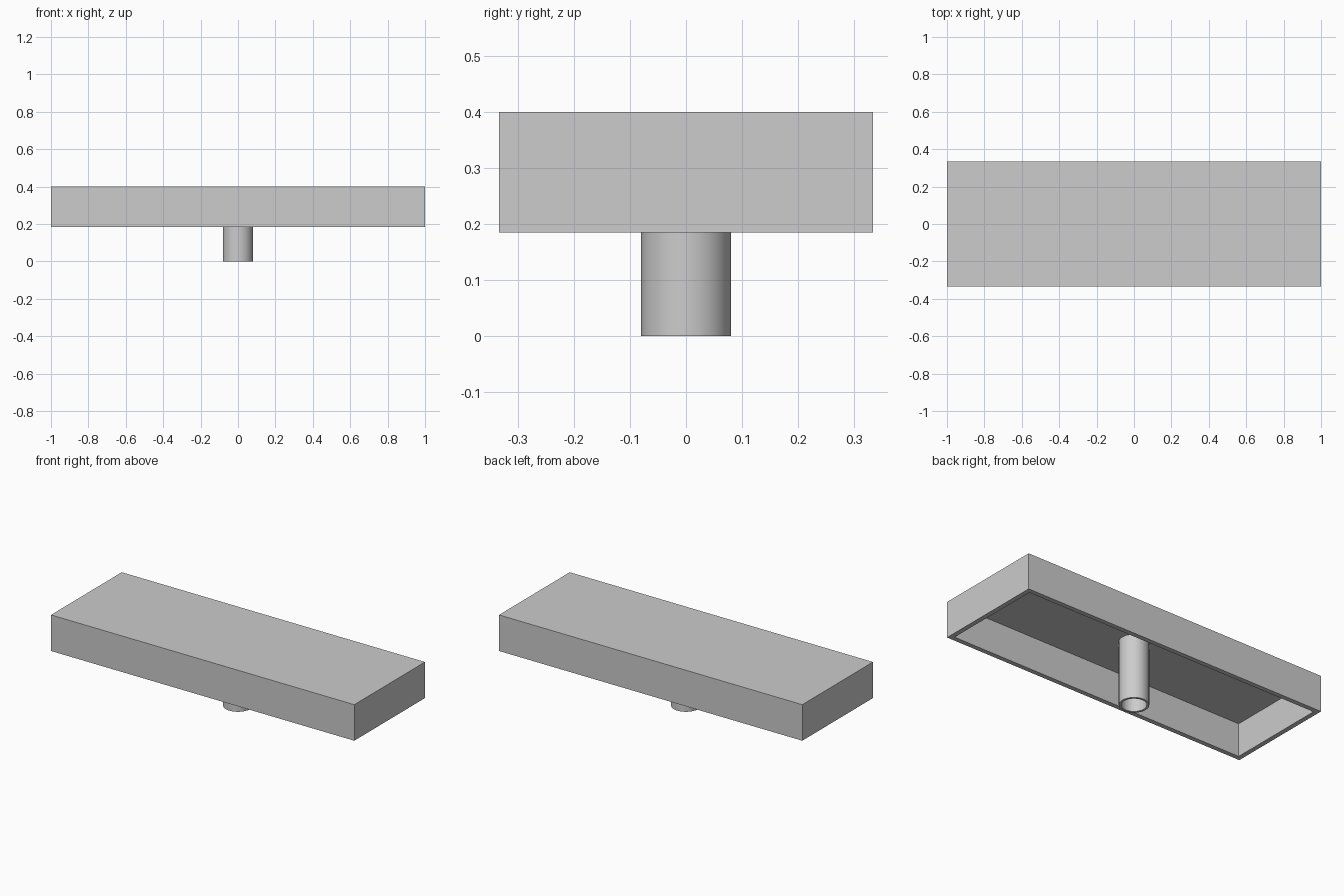
import bpy, bmesh
from mathutils import Matrix

cube = bpy.data.objects.get("Cube")
if cube:
    bpy.data.objects.remove(cube, do_unlink=True)

HALF_X, HALF_Y = 1.0, 0.333
TOP, RIM, CEILING = 0.40, 0.185, 0.382
WALL = 0.028
TUBE_R, TUBE_WALL = 0.08, 0.013

# Single grey plastic
grey = bpy.data.materials.new("light_grey")
grey.use_nodes = True
colour = (0.604, 0.604, 0.604, 1)
grey.diffuse_color = colour
grey.node_tree.nodes["Principled BSDF"].inputs["Base Color"].default_value = colour


def make_object(name, bm):
    mesh = bpy.data.meshes.new(name)
    bmesh.ops.recalc_face_normals(bm, faces=bm.faces)
    bm.to_mesh(mesh)
    bm.free()
    mesh.materials.append(grey)
    obj = bpy.data.objects.new(name, mesh)
    bpy.context.collection.objects.link(obj)
    return obj


# Cover: a box hollowed out from below
bm = bmesh.new()
size = Matrix.Diagonal((2 * HALF_X, 2 * HALF_Y, TOP - RIM, 1))
bmesh.ops.create_cube(bm, size=1, matrix=Matrix.Translation((0, 0, (TOP + RIM) / 2)) @ size)
bm.normal_update()
underside = min(bm.faces, key=lambda f: f.calc_center_median().z)
bmesh.ops.inset_region(bm, faces=[underside], thickness=WALL, use_even_offset=True)
cavity = bmesh.ops.extrude_face_region(bm, geom=[underside])["geom"]
bmesh.ops.translate(bm, vec=(0, 0, CEILING - RIM),
                    verts=[g for g in cavity if isinstance(g, bmesh.types.BMVert)])
if underside.is_valid:
    bmesh.ops.delete(bm, geom=[underside], context="FACES_ONLY")
make_object("hollow_cover", bm)

# Stem: an open tube hanging from the cover's ceiling
bm = bmesh.new()
ring = bmesh.ops.create_circle(bm, segments=64, radius=TUBE_R)["verts"]
edges = list({e for v in ring for e in v.link_edges})
side = bmesh.ops.extrude_edge_only(bm, edges=edges)["geom"]
bmesh.ops.translate(bm, vec=(0, 0, CEILING + 0.003),
                    verts=[g for g in side if isinstance(g, bmesh.types.BMVert)])
stem = make_object("tube_stem", bm)
wall = stem.modifiers.new("wall", "SOLIDIFY")
wall.thickness = TUBE_WALL
wall.offset = -1

# Smooth the round walls, keep the rim crisp
bpy.ops.object.select_all(action="DESELECT")
bpy.context.view_layer.objects.active = stem
stem.select_set(True)
bpy.ops.object.modifier_apply(modifier="wall")
bpy.ops.object.shade_smooth_by_angle()
